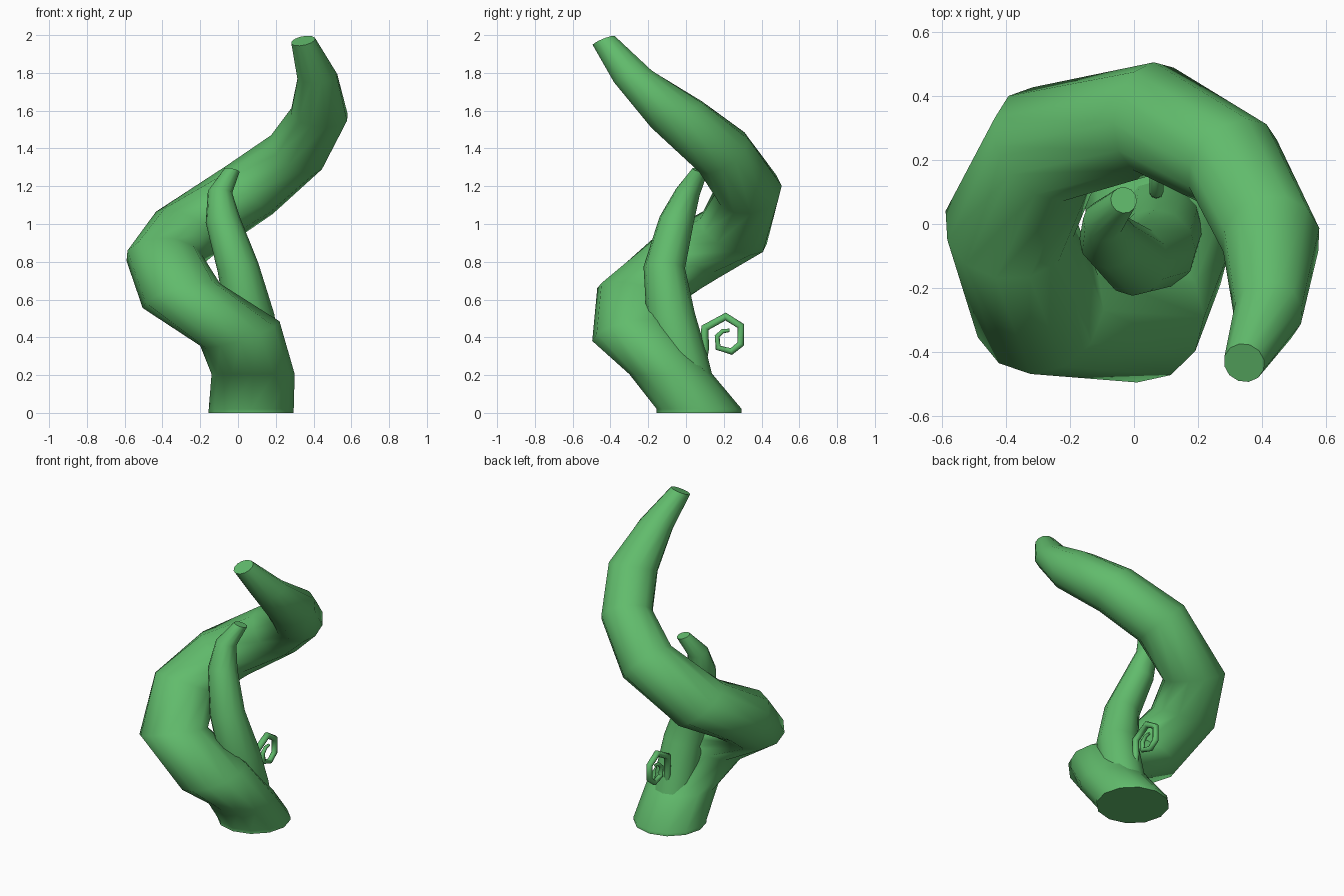
import bpy, bmesh, math
from mathutils import Vector

if "Cube" in bpy.data.objects:
    bpy.data.objects.remove(bpy.data.objects["Cube"])

green = bpy.data.materials.new("vine_green")
green.diffuse_color = (0.12, 0.50, 0.15, 1)
green.use_nodes = True
green.node_tree.nodes["Principled BSDF"].inputs["Base Color"].default_value = green.diffuse_color


def tube(name, points, sides, lean=None):
    """Sweep a tapering circle along (x, y, z, radius) points, with capped ends.
    lean pulls each ring towards horizontal."""
    lean = lean or [0] * len(points)
    centres = [Vector(p[:3]) for p in points]
    bm = bmesh.new()
    rings, side = [], Vector((1, 0, 0))
    last = len(points) - 1
    for i, c in enumerate(centres):
        a = (c - centres[i - 1]).normalized() if i else Vector()
        b = (centres[i + 1] - c).normalized() if i < last else Vector()
        t = ((a + b).normalized() + Vector((0, 0, lean[i]))).normalized()
        side = (side - t * side.dot(t)).normalized()
        up = t.cross(side)
        r = points[i][3]
        ring = []
        for k in range(sides):
            ang = math.tau * k / sides
            ring.append(bm.verts.new(c + r * (math.cos(ang) * side + math.sin(ang) * up)))
        rings.append(ring)
    for lo, hi in zip(rings, rings[1:]):
        for k in range(sides):
            n = (k + 1) % sides
            bm.faces.new((lo[k], lo[n], hi[n], hi[k]))
    bm.faces.new(rings[0][::-1])
    bm.faces.new(rings[-1])
    bmesh.ops.recalc_face_normals(bm, faces=bm.faces)
    mesh = bpy.data.meshes.new(name)
    bm.to_mesh(mesh)
    bm.free()
    mesh.materials.append(green)
    obj = bpy.data.objects.new(name, mesh)
    bpy.context.collection.objects.link(obj)
    bpy.ops.object.select_all(action='DESELECT')
    obj.select_set(True)
    bpy.context.view_layer.objects.active = obj
    bpy.ops.object.shade_smooth_by_angle(angle=math.radians(60))
    return obj


# Thick main stem winding up in a helix
tube("main_stem", [
    (0.07, 0.07, 0.00, 0.225), (0.07, 0.07, 0.02, 0.225), (0.08, -0.08, 0.205, 0.22),
    (0.01, -0.28, 0.42, 0.22), (-0.30, -0.26, 0.62, 0.215), (-0.39, 0.00, 0.82, 0.205),
    (-0.27, 0.25, 0.96, 0.195), (0.06, 0.33, 1.18, 0.178), (0.31, 0.19, 1.38, 0.162),
    (0.43, -0.05, 1.58, 0.155), (0.42, -0.28, 1.78, 0.108), (0.345, -0.435, 1.97, 0.065),
], 12, [1000, 1000, 1000, 1.2, 1.4, 0.8, 0.5, 0.2, 0.2, 0.9, 1.5, 0.75])

# Slimmer inner shoot
tube("inner_shoot", [
    (0.08, 0.03, 0.10, 0.13), (0.08, -0.02, 0.28, 0.135), (0.065, -0.08, 0.50, 0.13),
    (0.00, -0.115, 0.77, 0.11), (-0.08, -0.05, 1.02, 0.092),
    (-0.095, 0.01, 1.17, 0.065), (-0.032, 0.075, 1.285, 0.042),
], 12, [0, 0, 0, 0.2, 0.5, 0.7, 1.2])

# Small curled tendril at the back
tube("curled_tendril", [
    (0.07, 0.08, 0.22, 0.022), (0.07, 0.10, 0.34, 0.022), (0.07, 0.10, 0.45, 0.022),
    (0.07, 0.21, 0.51, 0.021), (0.07, 0.29, 0.46, 0.020), (0.07, 0.29, 0.365, 0.019),
    (0.07, 0.24, 0.325, 0.018), (0.07, 0.17, 0.345, 0.016), (0.07, 0.165, 0.405, 0.014),
    (0.07, 0.195, 0.433, 0.012), (0.07, 0.23, 0.437, 0.009),
], 8)
